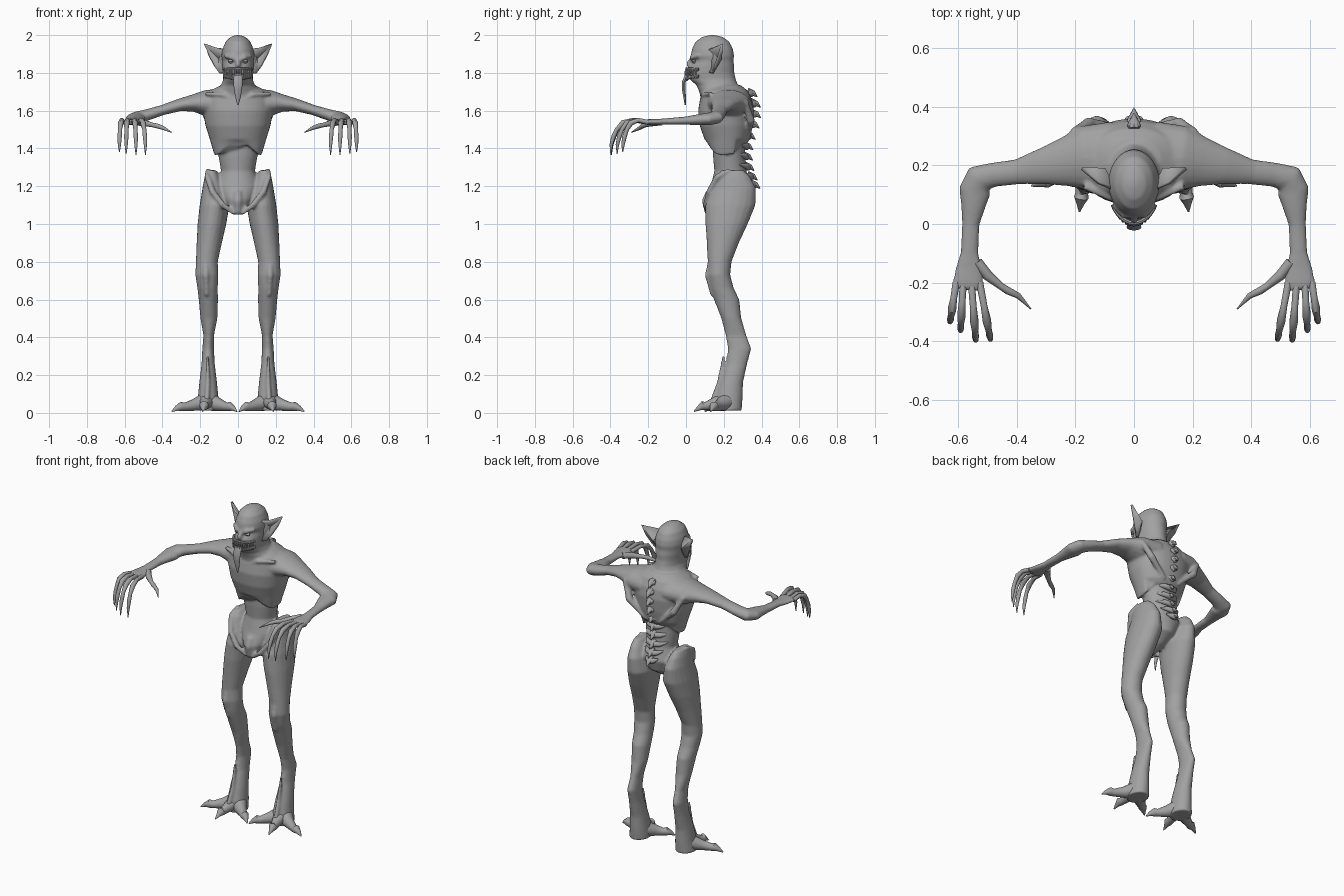
import bpy, bmesh, math
from mathutils import Vector

skin = bpy.data.materials.new("grey_skin")
skin.diffuse_color = (0.36, 0.36, 0.36, 1)


def loft(bm, secs, flat=True, ref=(0, 0, 1), side=1, n=20, p=2.0):
    """Skin elliptical sections (x, y, z, half width, half depth)."""
    pts = [Vector(s[:3]) for s in secs]
    rings = []
    for i, s in enumerate(secs):
        if flat:
            u, v = Vector((1, 0, 0)), Vector((0, 1, 0))
        else:
            t = (pts[min(i + 1, len(pts) - 1)] - pts[max(i - 1, 0)]).normalized()
            u = t.cross(Vector(ref)).normalized()
            v = u.cross(t)
        a, b = s[3], s[4] if len(s) > 4 else s[3]
        ring = []
        for k in range(n):
            w = 2 * math.pi * k / n
            c, d = math.cos(w), math.sin(w)
            c = math.copysign(abs(c) ** (2 / p), c)
            d = math.copysign(abs(d) ** (2 / p), d)
            q = pts[i] + u * a * c + v * b * d
            ring.append(bm.verts.new((q.x * side, q.y, q.z)))
        rings.append(ring)
    for r, s in zip(rings, rings[1:]):
        for k in range(n):
            bm.faces.new((r[k], r[(k + 1) % n], s[(k + 1) % n], s[k]))
    bm.faces.new(rings[0])
    bm.faces.new(rings[-1])
    return rings


def pair(bm, secs, **kw):
    for side in (1, -1):
        loft(bm, secs, side=side, **kw)


def finish(bm, name, angle=40):
    bmesh.ops.recalc_face_normals(bm, faces=bm.faces)
    me = bpy.data.meshes.new(name)
    bm.to_mesh(me)
    bm.free()
    me.materials.append(skin)
    ob = bpy.data.objects.new(name, me)
    bpy.context.collection.objects.link(ob)
    bpy.ops.object.select_all(action='DESELECT')
    ob.select_set(True)
    bpy.context.view_layer.objects.active = ob
    bpy.ops.object.shade_smooth_by_angle(angle=math.radians(angle))
    return ob


X = (1, 0, 0)
body = bmesh.new()
# head and neck
loft(body, [(0, .14, 2.0, .012, .015), (0, .14, 1.99, .04, .055), (0, .14, 1.965, .066, .09),
            (0, .14, 1.925, .083, .109), (0, .14, 1.89, .088, .115), (0, .145, 1.865, .083, .106),
            (0, .138, 1.835, .083, .118), (0, .132, 1.8, .08, .124), (0, .142, 1.765, .078, .122),
            (0, .165, 1.735, .09, .11), (0, .19, 1.7, .12, .12), (0, .2, 1.66, .14, .12)], n=28)
# rib cage with an arched lower rim
rings = loft(body, [(0, .21, 1.735, .09, .08), (0, .207, 1.705, .15, .12), (0, .212, 1.66, .185, .138),
                    (0, .212, 1.6, .186, .148), (0, .213, 1.52, .172, .14), (0, .218, 1.45, .15, .121),
                    (0, .218, 1.365, .125, .103)], n=36, p=2.2)
for v in rings[-1]:
    if v.co.y < .22:
        v.co.z += .065 * max(0, 1 - (v.co.x / .105) ** 2)
    elif v.co.y > .27:
        v.co.z += .06
# belly and pelvis
loft(body, [(0, .225, 1.47, .11, .085), (0, .228, 1.36, .103, .085), (0, .235, 1.28, .09, .085),
            (0, .235, 1.2, .12, .105), (0, .21, 1.13, .085, .11), (0, .17, 1.08, .045, .075),
            (0, .14, 1.05, .018, .035)], n=28)
loft(body, [(0, .125, 1.17, .02), (0, .107, 1.12, .024), (0, .11, 1.06, .012)], flat=False, ref=X, n=12)
# arms down to the palms
pair(body, [(.08, .225, 1.64, .125, .075), (.17, .225, 1.64, .11, .07), (.24, .21, 1.64, .083, .045),
            (.31, .197, 1.63, .063, .033), (.4, .178, 1.603, .043, .027), (.48, .168, 1.578, .042, .03),
            (.53, .155, 1.563, .05, .034), (.543, .115, 1.555, .055, .033), (.549, .06, 1.552, .042, .028),
            (.557, 0, 1.547, .03, .022), (.562, -.1, 1.543, .031, .017), (.563, -.15, 1.54, .046, .016),
            (.567, -.2, 1.54, .053, .015), (.57, -.225, 1.54, .045, .011)], flat=False)
# legs with raised hocks
pair(body, [(.14, .245, 1.285, .025, .06), (.135, .25, 1.25, .042, .09), (.128, .255, 1.19, .06, .115),
            (.124, .235, 1.1, .079, .133), (.138, .215, 1.0, .076, .112), (.152, .195, .9, .067, .085),
            (.165, .178, .8, .058, .063), (.165, .174, .73, .061, .06), (.161, .19, .66, .054, .063),
            (.157, .215, .6, .051, .067), (.154, .24, .5, .045, .053), (.155, .265, .41, .028, .055),
            (.158, .284, .34, .031, .062), (.158, .268, .26, .035, .056), (.158, .24, .16, .047, .062),
            (.158, .227, .08, .055, .073), (.16, .225, .012, .06, .07)])
# hip crests, collar bones, shoulder blades, shin and hock ridges
for path in ([(.16, .23, 1.285, .012), (.163, .165, 1.25, .016), (.135, .122, 1.17, .016), (.08, .105, 1.1, .016), (.02, .115, 1.055, .01)],
             [(.01, .085, 1.65, .01), (.08, .088, 1.685, .011), (.17, .13, 1.69, .012)],
             [(.25, .25, 1.665, .012), (.2, .315, 1.64, .018), (.155, .343, 1.55, .022), (.09, .335, 1.49, .014), (.05, .335, 1.45, .008)],
             [(.17, .125, .8, .01), (.17, .117, .73, .018), (.165, .14, .62, .01)],
             [(.16, .2, .3, .008), (.16, .175, .16, .012), (.165, .14, .06, .014)]):
    pair(body, path, flat=False, ref=X if path[0][2] < 1 else (0, 0, 1), n=10)
# brow and nose
pair(body, [(.004, .03, 1.868, .01), (.035, .03, 1.882, .013), (.07, .065, 1.89, .01)], flat=False, n=10)
loft(body, [(0, .03, 1.88, .008), (0, .015, 1.85, .014), (0, .018, 1.836, .017)], flat=False, ref=X, n=10)
ob = finish(body, "body", 50)
m = ob.modifiers.new("blend", 'REMESH')
m.mode, m.voxel_size, m.use_smooth_shade = 'VOXEL', .0075, True
m = ob.modifiers.new("soften", 'SMOOTH')
m.factor, m.iterations = .5, 4

# fingers, drooping to long claws
bm = bmesh.new()
for bx, tx, ty, tz in ((.527, .49, -.395, 1.365), (.555, .54, -.398, 1.365),
                       (.583, .592, -.365, 1.37), (.607, .628, -.335, 1.38)):
    f = lambda s, g: (bx + (tx - bx) * s, -.2 + (ty + .2) * s, g)
    pair(bm, [f(0, 1.538) + (.013,), f(.4, 1.55) + (.012,), f(.68, 1.535) + (.015,), f(.84, 1.5) + (.011,),
              f(.93, 1.462) + (.012,), f(.99, 1.42) + (.009,), f(1, tz) + (.002,)], flat=False, ref=X, n=10)
pair(bm, [(.535, -.13, 1.54, .018), (.5, -.175, 1.535, .018), (.455, -.212, 1.525, .012), (.43, -.228, 1.52, .013),
          (.395, -.245, 1.508, .01), (.352, -.29, 1.485, .002)], flat=False, n=10)
finish(bm, "fingers")

# three splayed toes per foot with claws
bm = bmesh.new()
for toe in ([(.15, .22, .06, .05), (.1, .17, .042, .034), (.06, .14, .032, .022), (.045, .13, .034, .025), (.025, .115, .024, .014), (.006, .1, .008, .003)],
            [(.17, .22, .06, .05), (.23, .18, .042, .032), (.28, .155, .032, .022), (.3, .148, .034, .025), (.325, .14, .024, .014), (.35, .13, .008, .003)],
            [(.162, .22, .07, .045), (.17, .15, .05, .032), (.178, .105, .036, .022), (.18, .09, .038, .025), (.183, .07, .026, .014), (.186, .042, .008, .003)]):
    pair(bm, toe, flat=False, n=14)
for v in bm.verts:
    v.co.z = max(v.co.z, 0)
finish(bm, "toes")

# cupped pointed ears
bm = bmesh.new()
for s in (1, -1):
    rim = [(.07, .12, 1.925), (.12, .14, 1.93), (.178, .19, 1.953), (.155, .175, 1.895), (.125, .155, 1.84),
           (.1, .14, 1.8), (.07, .12, 1.8)]
    vs = [bm.verts.new((x * s, y, z)) for x, y, z in rim]
    c = bm.verts.new((.1 * s, .185, 1.875))
    for i in range(len(vs)):
        tri = (vs[i], vs[(i + 1) % len(vs)], c)
        bm.faces.new(tri if s > 0 else tri[::-1])
ob = finish(bm, "ears", 30)
m = ob.modifiers.new("thickness", 'SOLIDIFY')
m.thickness, m.offset = .012, 0

# vertebrae: cross bars with backward spikes
bm = bmesh.new()
for y, z, w in ((.345, 1.69, .02), (.362, 1.635, .022), (.363, 1.58, .022), (.355, 1.525, .025), (.335, 1.465, .05),
                (.322, 1.41, .075), (.32, 1.355, .08), (.328, 1.3, .075), (.345, 1.25, .06), (.36, 1.205, .04)):
    loft(bm, [(-w, y - w * .6, z + .015, .004), (-w * .5, y - .008, z + .006, .015), (0, y, z, .018),
              (w * .5, y - .008, z + .006, .015), (w, y - w * .6, z + .015, .004)], flat=False, n=10)
    loft(bm, [(0, y - .02, z + .012, .02), (0, y + .012, z + .002, .014), (0, y + .033, z - .018, .002)],
         flat=False, ref=X, n=8)
finish(bm, "spine")

# lips, teeth and eyes
bm = bmesh.new()
for z in (1.822, 1.765):
    loft(bm, [(.083 * math.sin(a), .128 - .124 * math.cos(a), z + .02 * abs(math.sin(a)) * (1 if z < 1.8 else -.2), .008)
              for a in [i * .15 for i in range(-7, 8)]], flat=False, n=8)
finish(bm, "lips")
bm = bmesh.new()
for z, d in ((1.818, -.036), (1.77, .034)):
    for i in range(-6, 7):
        a = i * .16
        x, y = .08 * math.sin(a), .128 - .127 * math.cos(a)
        loft(bm, [(x, y, z, .007), (x, y - .005, z + d * .5, .006), (x, y - .002, z + d, .001)], n=6)
finish(bm, "teeth")
bm = bmesh.new()
pair(bm, [(.036, .045, 1.873, .004), (.036, .043, 1.868, .014, .009), (.036, .042, 1.861, .016, .011),
          (.036, .043, 1.854, .012, .008), (.036, .045, 1.85, .004)], n=12)
finish(bm, "eyes")

# long hanging tongue
bm = bmesh.new()
loft(bm, [(0, .04, 1.79, .02, .012), (0, .003, 1.785, .024, .012), (0, -.012, 1.75, .025, .01),
          (0, -.012, 1.71, .021, .009), (0, -.006, 1.665, .013, .007), (0, -.004, 1.63, .003, .003)],
     flat=False, ref=(0, 1, .2), n=14)
finish(bm, "tongue")
